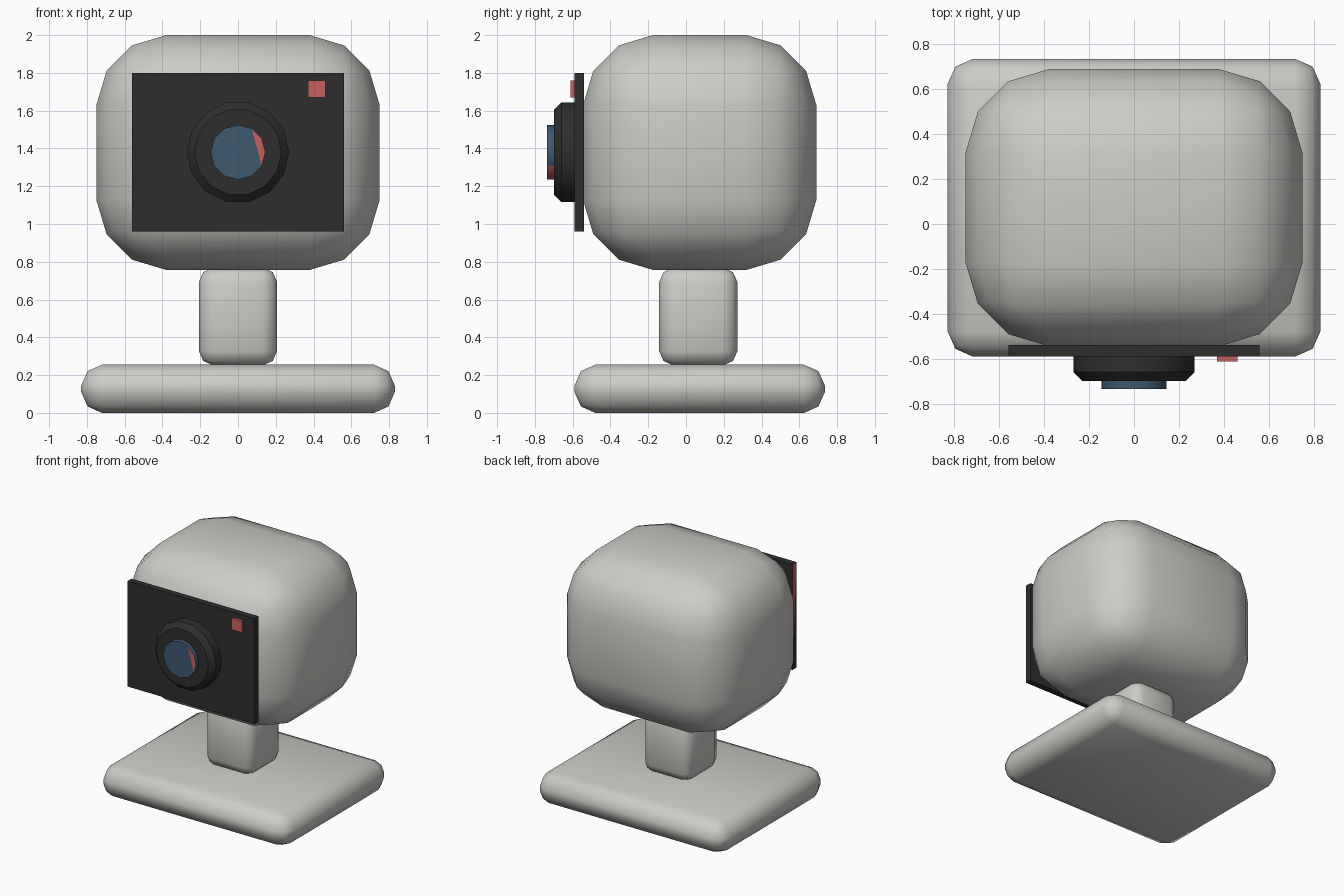
import bpy
import bmesh
from math import cos, sin, pi, radians

if "Cube" in bpy.data.objects:
    bpy.data.objects.remove(bpy.data.objects["Cube"], do_unlink=True)


def material(name, r, g, b):
    mat = bpy.data.materials.new(name)
    mat.use_nodes = True
    mat.diffuse_color = (r, g, b, 1)
    mat.node_tree.nodes["Principled BSDF"].inputs["Base Color"].default_value = (r, g, b, 1)
    return mat


SHELL = material("warm_grey", 0.61, 0.60, 0.57)
BLACK = material("black", 0.027, 0.027, 0.027)
BLUE = material("lens_blue", 0.047, 0.10, 0.165)
RED = material("signal_red", 0.58, 0.115, 0.11)


def add_object(name, bm, *mats):
    bmesh.ops.recalc_face_normals(bm, faces=bm.faces[:])
    mesh = bpy.data.meshes.new(name)
    bm.to_mesh(mesh)
    bm.free()
    for mat in mats:
        mesh.materials.append(mat)
    obj = bpy.data.objects.new(name, mesh)
    bpy.context.collection.objects.link(obj)
    return obj


def box_mesh(xs, ys, zs):
    bm = bmesh.new()
    bmesh.ops.create_cube(bm, size=1)
    for v in bm.verts:
        v.co = [(lo + hi) / 2 + c * (hi - lo) for c, (lo, hi) in zip(v.co, (xs, ys, zs))]
    return bm


def rounded_box(name, xs, ys, zs, width, segments):
    obj = add_object(name, box_mesh(xs, ys, zs), SHELL)
    obj.data.shade_smooth()
    bevel = obj.modifiers.new("rounding", "BEVEL")
    bevel.width = width
    bevel.segments = segments
    bevel.profile = 0.48
    return obj


def turned_mesh(sides, height, rings):
    """Closed solid turned around the y axis from (y, radius) pairs, back to front."""
    bm = bmesh.new()
    loops = [[bm.verts.new((r * cos(2 * pi * i / sides), y, height + r * sin(2 * pi * i / sides)))
              for i in range(sides)] for y, r in rings]
    for a, b in zip(loops, loops[1:]):
        for i in range(sides):
            j = (i + 1) % sides
            bm.faces.new((a[i], a[j], b[j], b[i]))
    bm.faces.new(loops[0])
    front = bm.faces.new(loops[-1])
    return bm, front, loops[-1]


def smooth_by_angle(obj, degrees):
    bpy.ops.object.select_all(action="DESELECT")
    obj.select_set(True)
    bpy.context.view_layer.objects.active = obj
    bpy.ops.object.shade_smooth_by_angle(angle=radians(degrees))


# Rounded shell: foot, neck and head
rounded_box("base", (-0.83, 0.83), (-0.59, 0.735), (0, 0.255), 0.11, 2)
rounded_box("neck", (-0.207, 0.207), (-0.142, 0.272), (0.252, 0.768), 0.075, 2)
rounded_box("head", (-0.75, 0.75), (-0.545, 0.69), (0.757, 2.0), 0.37, 3)

# Face plate, with a red wedge on its right edge
bm = box_mesh((-0.56, 0.56), (-0.59, -0.54), (0.96, 1.80))
side = min(bm.faces, key=lambda f: f.calc_center_median().x)
front_top = min(side.verts, key=lambda v: v.co.y - v.co.z)
back_bottom = max(side.verts, key=lambda v: v.co.y - v.co.z)
bmesh.utils.face_split(side, front_top, back_bottom)
edge_faces = [f for f in bm.faces if len(f.verts) == 3]
max(edge_faces, key=lambda f: f.calc_center_median().z).material_index = 1
add_object("face_plate", bm, BLACK, RED)

# Lens barrel with chamfered rim
bm, _, _ = turned_mesh(14, 1.38, [(-0.58, 0.27), (-0.66, 0.27), (-0.70, 0.23)])
smooth_by_angle(add_object("lens_barrel", bm, BLACK), 30)

# Glass, with a red glint cut across one side and red lower rim faces
bm, front, rim = turned_mesh(12, 1.38, [(-0.69, 0.145), (-0.735, 0.145)])
bmesh.utils.face_split(front, rim[2], rim[-1])
for face in bm.faces:
    centre = face.calc_center_median()
    if len(face.verts) == 4 and abs(face.verts[0].co.y - face.verts[2].co.y) < 0.001:
        face.material_index = 1
    elif centre.y > -0.73 and centre.x > 0.02 and centre.z < 1.30 and len(face.verts) == 4:
        face.material_index = 1
smooth_by_angle(add_object("lens_glass", bm, BLUE, RED), 35)

# Recording light
add_object("recording_light", box_mesh((0.37, 0.462), (-0.612, -0.585), (1.67, 1.76)), RED)
